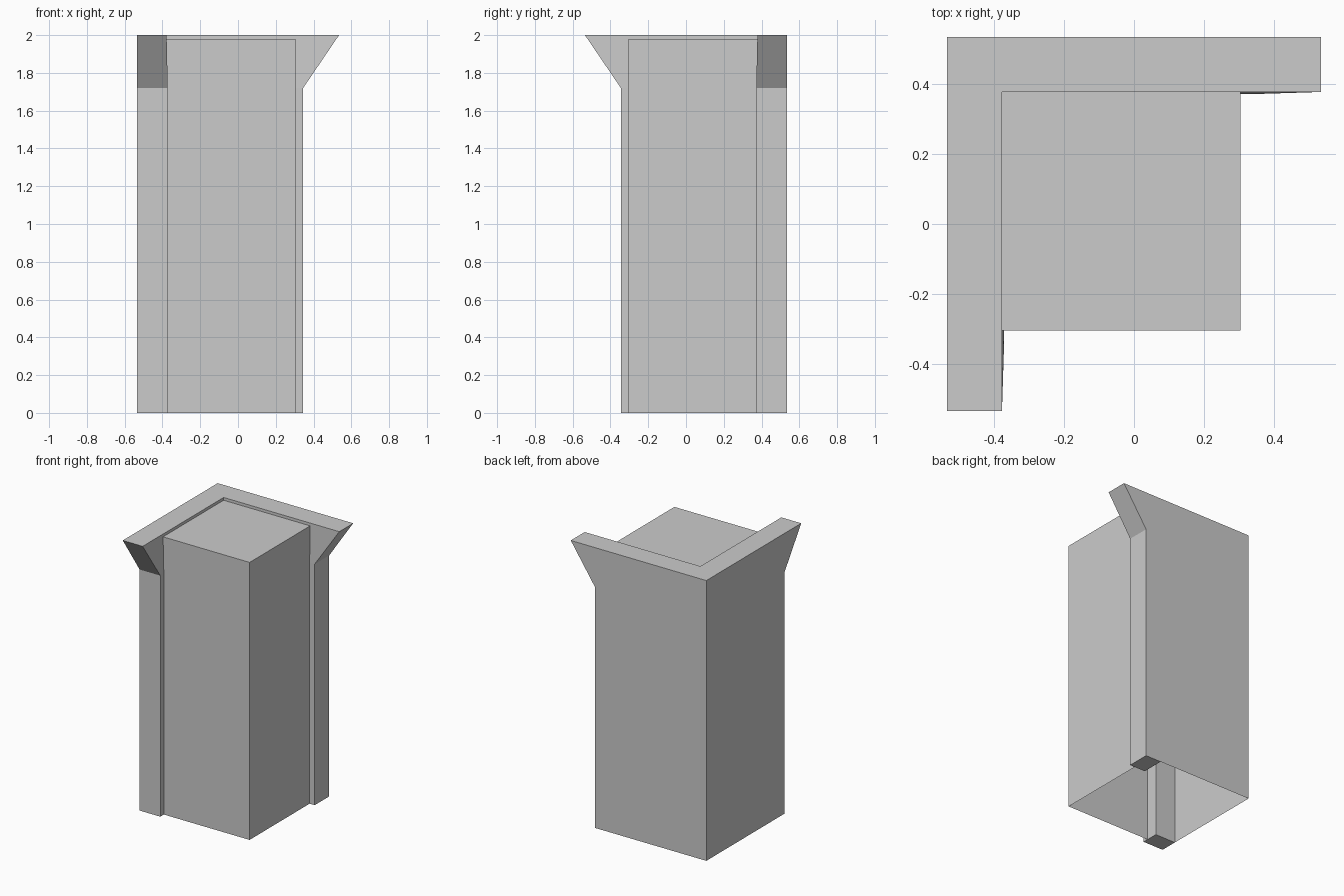
import bpy, bmesh

if "Cube" in bpy.data.objects:
    bpy.data.objects.remove(bpy.data.objects["Cube"], do_unlink=True)

grey = bpy.data.materials.new("plain_grey")
grey.use_nodes = True
grey.diffuse_color = (0.6, 0.6, 0.6, 1)
bsdf = grey.node_tree.nodes["Principled BSDF"]
bsdf.inputs["Base Color"].default_value = grey.diffuse_color
bsdf.inputs["Roughness"].default_value = 0.8

OUT = 0.535      # outer faces of the walls and tips of the flares
END = 0.345      # wall ends below the flares
POST = 0.22      # inner side of the closed wall ends
INN, LIP = 0.372, 0.378   # inner wall face, below and at the top
FLARE, TOP = 1.72, 2.0
CORE, CORE_TOP = 0.305, 1.98


def make_object(name, faces):
    bm = bmesh.new()
    for pts in faces:
        bm.faces.new([bm.verts.new(p) for p in pts])
    bmesh.ops.remove_doubles(bm, verts=bm.verts, dist=0.0005)
    bmesh.ops.recalc_face_normals(bm, faces=bm.faces)
    mesh = bpy.data.meshes.new(name)
    bm.to_mesh(mesh)
    bm.free()
    mesh.materials.append(grey)
    obj = bpy.data.objects.new(name, mesh)
    bpy.context.collection.objects.link(obj)
    return obj


def swap(faces):
    """Reflect across the diagonal through the wall corner."""
    return [[(-y, -x, z) for x, y, z in reversed(f)] for f in faces]


# Back wall: a hollow shell, open below except for its closed end
back = [
    # outer face with the flared end
    [(END, OUT, 0), (POST, OUT, 0), (-OUT, OUT, 0), (-OUT, OUT, TOP),
     (OUT, OUT, TOP), (END, OUT, FLARE)],
    # mitred top
    [(-OUT, OUT, TOP), (-LIP, LIP, TOP), (OUT, LIP, TOP), (OUT, OUT, TOP)],
    # end and underside of the flare
    [(END, INN, 0), (END, OUT, 0), (END, OUT, FLARE), (END, INN, FLARE)],
    [(END, INN, FLARE), (END, OUT, FLARE), (OUT, OUT, TOP), (OUT, LIP, TOP)],
    # inner face beside the core, and the leaning lip above
    [(POST, INN, 0), (END, INN, 0), (END, INN, FLARE), (POST, INN, FLARE)],
    [(POST, INN, FLARE), (END, INN, FLARE), (OUT, LIP, TOP), (-LIP, LIP, TOP),
     (-LIP, LIP, CORE_TOP), (POST, LIP, CORE_TOP)],
    # closed foot and inner side of the wall end
    [(POST, INN, 0), (POST, OUT, 0), (END, OUT, 0), (END, INN, 0)],
    [(POST, INN, 0), (POST, INN, FLARE), (POST, LIP, CORE_TOP),
     (POST, OUT, CORE_TOP), (POST, OUT, 0)],
]
make_object("corner_wall", back + swap(back))

# Square core nested in the corner, open below and towards the walls
side = [[(CORE, -CORE, 0), (CORE, LIP, 0), (CORE, LIP, CORE_TOP), (CORE, -CORE, CORE_TOP)]]
lid = [[(-LIP, -CORE, CORE_TOP), (CORE, -CORE, CORE_TOP),
        (CORE, LIP, CORE_TOP), (-LIP, LIP, CORE_TOP)]]
make_object("core_block", side + swap(side) + lid)
